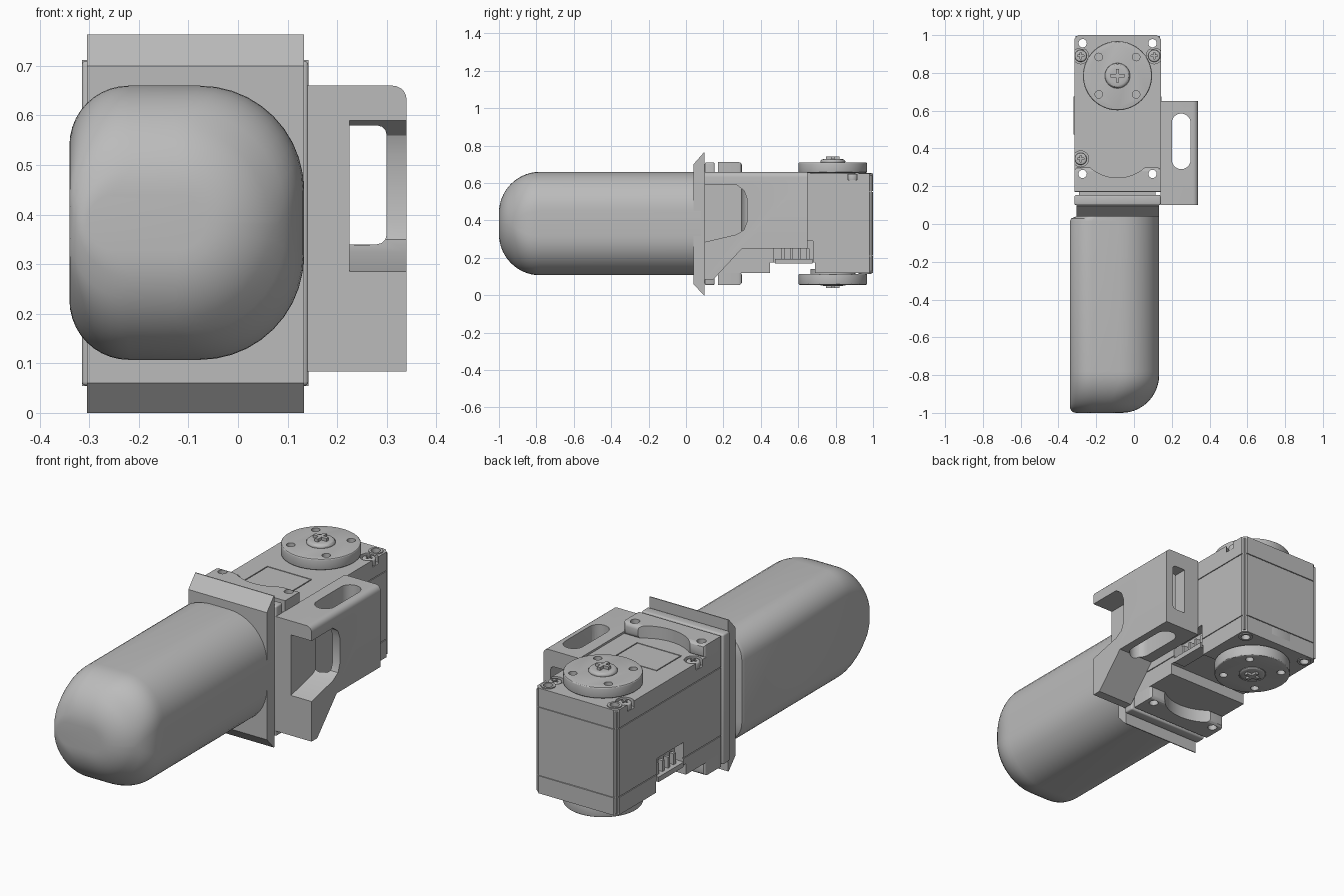
import bpy, bmesh
from math import sin, cos, pi, sqrt, radians

cube = bpy.data.objects.get("Cube")
if cube:
    bpy.data.objects.remove(cube, do_unlink=True)

GREY = (0.5, 0.5, 0.5, 1.0)
mat = bpy.data.materials.new("light_grey")
mat.use_nodes = True
mat.diffuse_color = GREY
bsdf = next(n for n in mat.node_tree.nodes if n.type == 'BSDF_PRINCIPLED')
bsdf.inputs["Base Color"].default_value = GREY


def activate(ob):
    bpy.ops.object.select_all(action='DESELECT')
    ob.select_set(True)
    bpy.context.view_layer.objects.active = ob


def finish(name, bm):
    bmesh.ops.recalc_face_normals(bm, faces=bm.faces)
    me = bpy.data.meshes.new(name)
    bm.to_mesh(me)
    bm.free()
    me.materials.append(mat)
    ob = bpy.data.objects.new(name, me)
    bpy.context.collection.objects.link(ob)
    return ob


def prism(name, pts, lo, hi, axis='z', bevel=0, pick=None, segs=3):
    """Extrude a 2D outline along an axis; optionally bevel its sharp edges."""
    place = {'x': lambda a, b, w: (w, a, b),
             'y': lambda a, b, w: (a, w, b),
             'z': lambda a, b, w: (a, b, w)}[axis]
    bm = bmesh.new()
    ends = [[bm.verts.new(place(a, b, w)) for a, b in pts] for w in (lo, hi)]
    n = len(pts)
    bm.faces.new(ends[0])
    bm.faces.new(ends[1])
    for i in range(n):
        j = (i + 1) % n
        bm.faces.new((ends[0][i], ends[0][j], ends[1][j], ends[1][i]))
    bmesh.ops.recalc_face_normals(bm, faces=bm.faces)
    if bevel:
        edges = [e for e in bm.edges if e.calc_face_angle(0) > 0.6
                 and (pick is None or all(pick(v.co) for v in e.verts))]
        bmesh.ops.bevel(bm, geom=edges, offset=bevel, segments=segs,
                        profile=0.5, affect='EDGES')
    return finish(name, bm)


def box(name, x, y, z, **kw):
    return prism(name, [(x[0], y[0]), (x[1], y[0]), (x[1], y[1]), (x[0], y[1])], *z, **kw)


def disc(name, c, r, z, n=48, **kw):
    pts = [(c[0] + r * cos(2 * pi * i / n), c[1] + r * sin(2 * pi * i / n)) for i in range(n)]
    return prism(name, pts, *z, **kw)


def cut(ob, *cutters):
    for c in cutters:
        m = ob.modifiers.new("cut", 'BOOLEAN')
        m.operation, m.solver, m.object = 'DIFFERENCE', 'EXACT', c
        activate(ob)
        bpy.ops.object.modifier_apply(modifier=m.name)
        bpy.data.objects.remove(c, do_unlink=True)
    return ob


# Finger: rounded section lofted along y, its nose rounded above, below and on +x
def inset(r, t):
    return r - sqrt(r * r - (r - t) ** 2) if t < r else 0


def section(bm, y, t, x_in=0.0):
    x0, x1 = -0.34 + inset(0.035, t) + x_in, 0.133 - inset(0.2, t)
    z0, z1 = 0.107 + inset(0.22, t), 0.66 - inset(0.22, t)
    half = (z1 - z0) * 0.49
    rl, rr = min(0.12, half), min(0.21, half)
    corners = [(x1 - rr, z1 - rr, rr), (x0 + rl, z1 - rl, rl),
               (x0 + rl, z0 + rl, rl), (x1 - rr, z0 + rr, rr)]
    ring = []
    for q, (cx, cz, r) in enumerate(corners):
        for k in range(11):
            a = (q + k / 10) * pi / 2
            ring.append(bm.verts.new((cx + r * cos(a), y, cz + r * sin(a))))
    return ring


bm = bmesh.new()
rings = []
for k in range(15):
    t = 0.22 * (1 - cos(k / 14 * pi / 2))
    rings.append(section(bm, -1 + t, t))
for y, x_in in ((0.015, 0), (0.03, 0.008), (0.04, 0.035), (0.08, 0.036)):
    rings.append(section(bm, y, 1, x_in))
for a, b in zip(rings, rings[1:]):
    for i in range(len(a)):
        j = (i + 1) % len(a)
        bm.faces.new((a[i], a[j], b[j], b[i]))
bm.faces.new(rings[0])
bm.faces.new(rings[-1])
finish("finger", bm)

# Flared flange and mounting plate
prism("flange", [(0.04, 0.06), (0.04, 0.70), (0.095, 0.763), (0.1, 0.763),
                 (0.1, 0), (0.095, 0)], -0.305, 0.133, 'x')
X = (-0.315, 0.142)
box("mounting_plate", X, (0.1, 0.153), (0.055, 0.71), bevel=0.008)
box("neck", (-0.29, 0.115), (0.14, 0.19), (0.13, 0.63))

# Motor housing: three stacked shells around a slightly smaller core
CX, CY = -0.0875, 0.785
HOLES = [(x, y) for x in (-0.272, 0.098) for y in (0.265, 0.957)]
SCREWS = [(-0.282, 0.89), (0.107, 0.89), (-0.282, 0.345)]


def hole_cutters():
    return [disc("hole", c, 0.022, (-1, 2), 24) for c in HOLES]


def port_cutters():
    cs = [box("under_notch", (-1, 1), (0.45, 0.69), (0, 0.175))]
    for x in ((-0.4, -0.265), (0.09, 0.2)):
        cs.append(box("port", x, (0.47, 0.68), (0.1, 0.29)))
    return cs


def vertical_corner(v):
    return v.y > 0.9


for name, z0, z1 in (("lower_shell", 0.12, 0.208), ("middle_shell", 0.212, 0.553),
                     ("upper_shell", 0.557, 0.65)):
    pts = [(X[0], 0.17), (X[1], 0.17), (X[1], 0.98), (X[1] - 0.02, 1.0),
           (X[0] + 0.02, 1.0), (X[0], 0.98)]
    shell = prism(name, pts, z0, z1)
    cut(shell, *hole_cutters())
    if name != "upper_shell":
        cut(shell, *port_cutters())
    else:
        cut(shell, *[disc("pocket", c, 0.042, (0.615, 0.8), 32) for c in SCREWS])
        label = box("label_groove", (-0.215, 0.035), (0.34, 0.54), (0.645, 0.7))
        cut(label, box("label_inner", (-0.21, 0.03), (0.345, 0.535), (0.6, 0.8)))
        cut(shell, label)
core = box("core", (-0.31, 0.137), (0.175, 0.995), (0.13, 0.64))
cut(core, *hole_cutters(), *port_cutters(),
    *[disc("pocket", c, 0.042, (0.615, 0.8), 32) for c in SCREWS])
box("rear_latch", (-0.15, -0.03), (0.99, 1.0), (0.16, 0.209), bevel=0.003)

# Connector pins in both side ports
for side, x in (("left", (0.1, 0.125)), ("right", (-0.30, -0.275))):
    box(side + "_connector_base", (x[0] - 0.02, x[1] + 0.02), (0.475, 0.675), (0.17, 0.195))
    for i in range(4):
        y = 0.51 + i * 0.045
        box(f"{side}_pin_{i + 1}", x, (y, y + 0.016), (0.19, 0.25))


# Cross-head screw
def screw(name, c, r, z, slot):
    head = disc(name, c, r, z, 32, bevel=r * 0.25)
    top = max(z) if slot > 0 else min(z)
    zs = sorted((top - slot, top + slot))
    w = r * 0.13
    for a, b in ((r * 0.55, w), (w, r * 0.55)):
        cut(head, box("slot", (c[0] - a, c[0] + a), (c[1] - b, c[1] + b), zs))


for i, c in enumerate(SCREWS):
    screw(f"housing_screw_{i + 1}", c, 0.032, (0.61, 0.648), 0.012)

# Output discs and lugs, above and below
for side, disc_z, screw_z, lug_z, slot in (
        ("top", (0.655, 0.71), (0.70, 0.728), (0.645, 0.712), 0.015),
        ("bottom", (0.056, 0.115), (0.05, 0.07), (0.054, 0.125), -0.012)):
    horn = disc(side + "_output_disc", (CX, CY), 0.183, disc_z, 64, bevel=0.006)
    cut(horn, *[disc("bolt", (CX + 0.14 * cos(a), CY + 0.14 * sin(a)), 0.02,
                     (disc_z[0] + 0.02, 1) if slot > 0 else (0, disc_z[1] - 0.02), 24)
                for a in (radians(45 + 90 * k) for k in range(4))])
    disc(side + "_shaft", (CX, CY), 0.12, (0.11, 0.14) if slot < 0 else (0.64, 0.66))
    screw(side + "_centre_screw", (CX, CY), 0.067, screw_z, slot)
    lugs = box(side + "_lugs", X, (0.172, 0.3), lug_z, bevel=0.02,
               pick=lambda v: v.y > 0.25)
    cut(lugs, disc("scoop", (CX, 0.465), 0.22, (-1, 2), 64), *hole_cutters())
    for i, c in enumerate(h for h in HOLES if h[1] > 0.5):
        z = (0.645, 0.655) if slot > 0 else (0.115, 0.125)
        cut(disc(f"{side}_collar_{i + 1}", c, 0.034, z, 24), *hole_cutters())

# Side bracket: hollow from front to back, slotted from top to bottom
bracket = prism("side_bracket", [(0.1, 0.083), (0.145, 0.083), (0.3, 0.25), (0.65, 0.25),
                                 (0.65, 0.66), (0.1, 0.66)], 0.14, 0.34, 'x', bevel=0.028,
                pick=lambda v: v.x > 0.33 and v.z > 0.65, segs=5)
slot = [(0.25 + 0.05 * cos(a), y + 0.05 * sin(a))
        for y, s in ((0.535, 0), (0.34, pi)) for a in (s + pi * k / 10 for k in range(11))]
cut(bracket,
    box("cavity", (0.225, 0.3), (0, 1), (0.34, 0.58), bevel=0.02,
        pick=lambda v: v.x > 0.29),
    prism("window", [(0, 0.285), (0.1, 0.285), (0.27, 0.325), (0.31, 0.35), (0.325, 0.39),
                     (0.325, 0.52), (0.31, 0.56), (0.27, 0.59), (0, 0.59)], 0.225, 0.4, 'x'),
    prism("slot", slot, 0, 1))

# Smooth rounded surfaces, keeping real edges sharp
for ob in bpy.context.scene.objects:
    if ob.type == 'MESH':
        activate(ob)
        bpy.ops.object.shade_smooth_by_angle(angle=radians(30))
